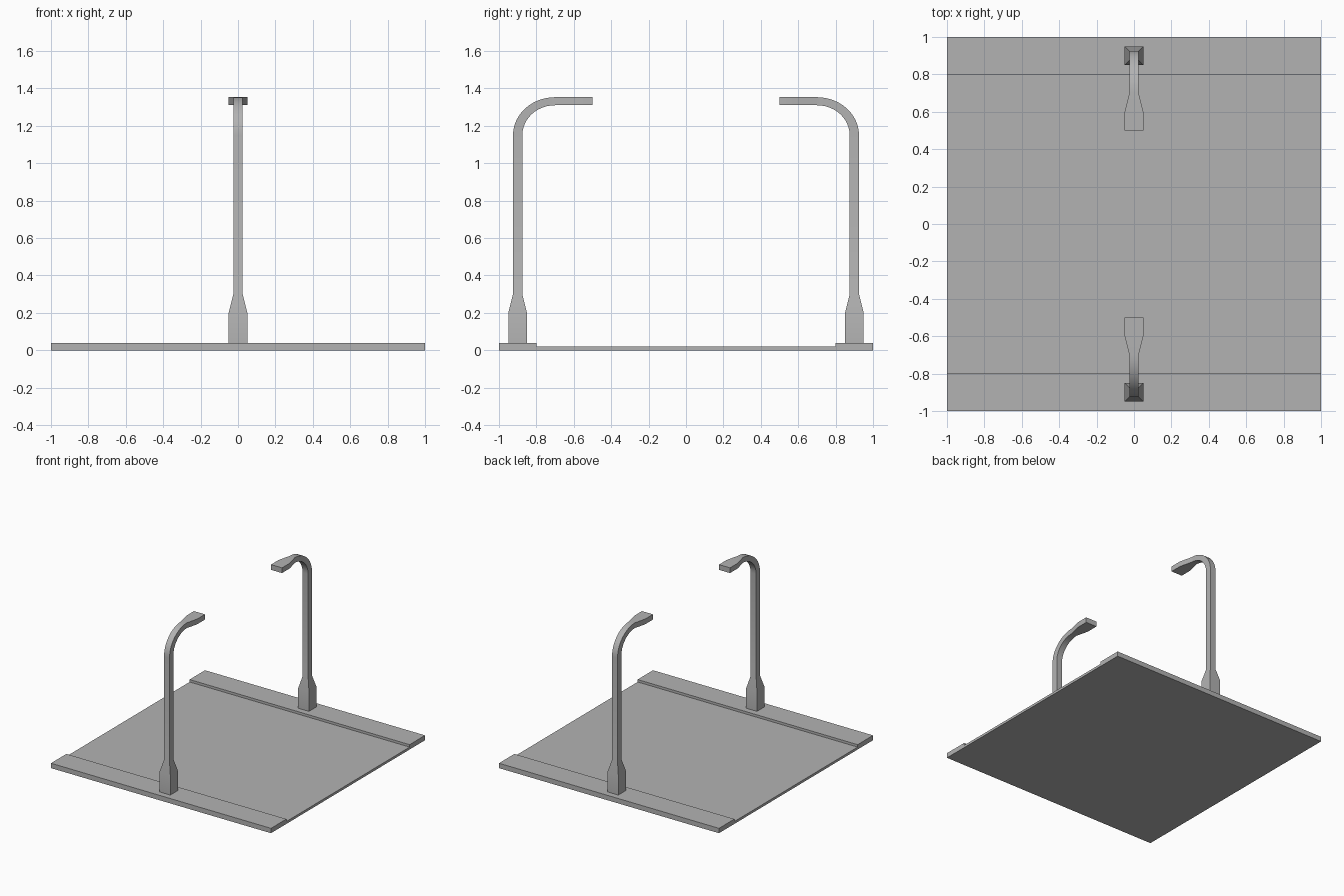
import bpy
import bmesh
from math import cos, sin, pi, radians

cube = bpy.data.objects.get("Cube")
if cube:
    bpy.data.objects.remove(cube)

grey = bpy.data.materials.new("concrete_grey")
grey.use_nodes = True
colour = (0.45, 0.45, 0.45, 1)
grey.diffuse_color = colour
grey.node_tree.nodes["Principled BSDF"].inputs["Base Color"].default_value = colour


def loft(name, rings, smooth=False):
    """Skin a list of matching point rings and cap both ends."""
    bm = bmesh.new()
    loops = [[bm.verts.new(p) for p in ring] for ring in rings]
    n = len(loops[0])
    for a, b in zip(loops, loops[1:]):
        for i in range(n):
            j = (i + 1) % n
            bm.faces.new((a[i], a[j], b[j], b[i]))
    bm.faces.new(loops[0])
    bm.faces.new(loops[-1])
    bmesh.ops.recalc_face_normals(bm, faces=bm.faces)
    mesh = bpy.data.meshes.new(name)
    bm.to_mesh(mesh)
    bm.free()
    mesh.materials.append(grey)
    obj = bpy.data.objects.new(name, mesh)
    bpy.context.collection.objects.link(obj)
    if smooth:
        bpy.ops.object.select_all(action="DESELECT")
        obj.select_set(True)
        bpy.context.view_layer.objects.active = obj
        bpy.ops.object.shade_smooth_by_angle(angle=radians(20))
    return obj


# Road slab with a raised pavement along the front and back edges
profile = [(-1, 0), (1, 0), (1, 0.04), (0.8, 0.04), (0.8, 0.02),
           (-0.8, 0.02), (-0.8, 0.04), (-1, 0.04)]
loft("road_and_pavements", [[(x, y, z) for y, z in profile] for x in (-1, 1)])


def lamp_sections():
    """Sections as half width, outer (y, z) and inner (y, z)."""
    # Square foot tapering into the post
    for z, h in ((0.04, 0.05), (0.2, 0.05), (0.3, 0.025)):
        yield h, (0.9 + h, z), (0.9 - h, z)
    # Bend from the vertical post to the horizontal arm
    steps = 12
    for i in range(steps + 1):
        c, s = cos(i / steps * pi / 2), sin(i / steps * pi / 2)
        yield (0.025, (0.7 + 0.225 * c, 1.15 + 0.203 * s),
               (0.7 + 0.175 * c, 1.15 + 0.16 * s))
    # Flared lamp head
    for y in (0.6, 0.5):
        yield 0.05, (y, 1.353), (y, 1.31)


# One street lamp on each pavement, facing across the road
for name, side in (("front_street_lamp", -1), ("back_street_lamp", 1)):
    rings = [[(-h, side * o[0], o[1]), (h, side * o[0], o[1]),
              (h, side * n[0], n[1]), (-h, side * n[0], n[1])]
             for h, o, n in lamp_sections()]
    loft(name, rings, smooth=True)
